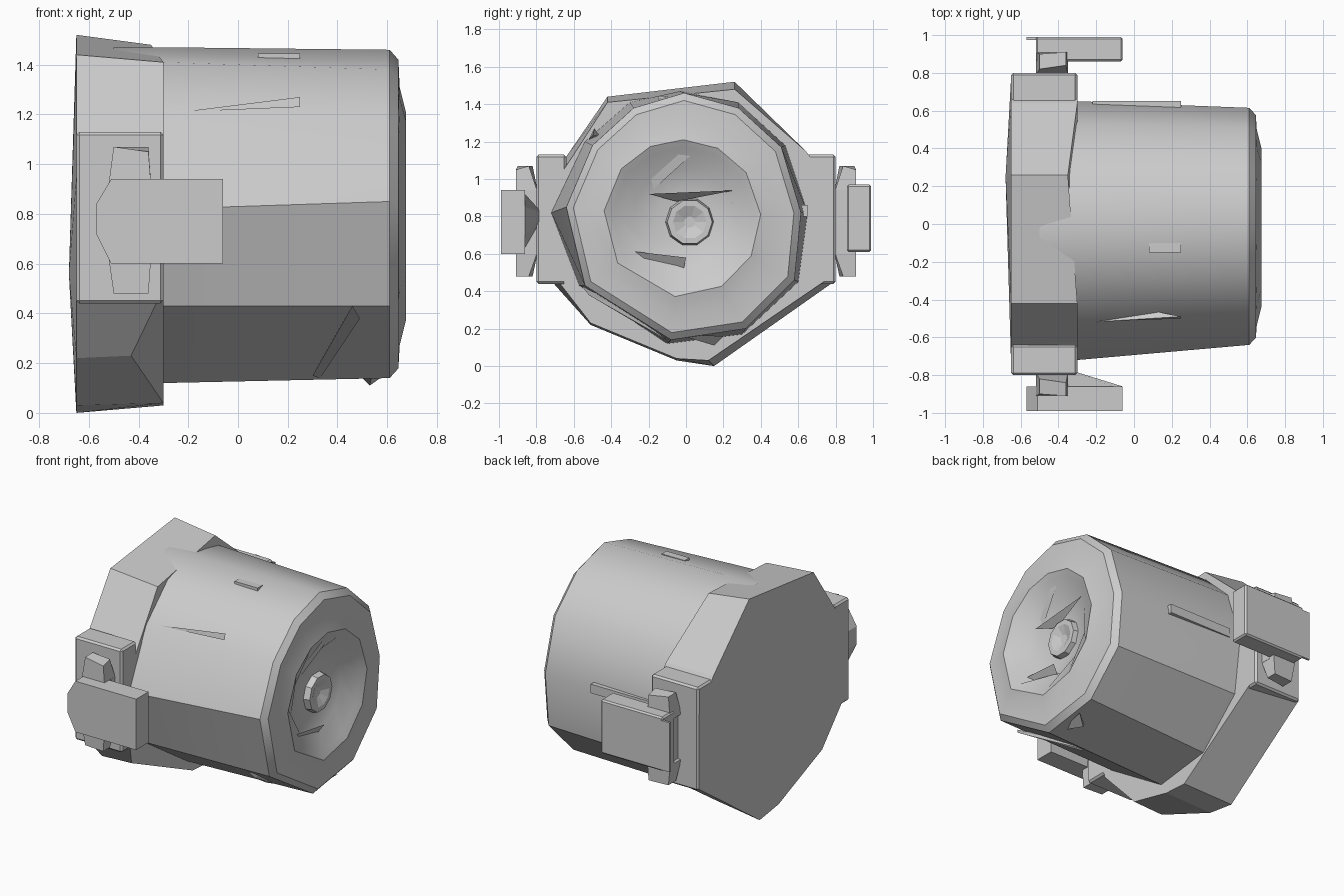
import bpy, bmesh, math

grey = bpy.data.materials.new("plain grey")
grey.diffuse_color = (0.6, 0.6, 0.6, 1)


def make(name, verts, faces):
    me = bpy.data.meshes.new(name)
    me.from_pydata(verts, [], faces)
    bm = bmesh.new()
    bm.from_mesh(me)
    bmesh.ops.recalc_face_normals(bm, faces=bm.faces)
    bm.to_mesh(me)
    bm.free()
    me.materials.append(grey)
    ob = bpy.data.objects.new(name, me)
    bpy.context.collection.objects.link(ob)
    return ob


def loft(name, rings, apex=None, start_cap=True):
    """Skin equal-length rings of points and cap the ends (start may be a fan to an apex)."""
    n = len(rings[0])
    verts = [p for ring in rings for p in ring]
    faces = [(r * n + i, r * n + (i + 1) % n, (r + 1) * n + (i + 1) % n, (r + 1) * n + i)
             for r in range(len(rings) - 1) for i in range(n)]
    faces.append(tuple(range((len(rings) - 1) * n, len(rings) * n)))
    if apex:
        verts.append(apex)
        faces += [(i, (i + 1) % n, len(verts) - 1) for i in range(n)]
    elif start_cap:
        faces.append(tuple(range(n)))
    return make(name, verts, faces)


def box(name, x0, x1, y0, y1, z0, z1, bevel=0):
    ob = loft(name, [[(x, y0, z0), (x, y1, z0), (x, y1, z1), (x, y0, z1)] for x in (x0, x1)])
    if bevel:
        m = ob.modifiers.new("edge", 'BEVEL')
        m.width = bevel
        m.segments = 1
    return ob


CY, CZ = -0.02, 0.79

# faceted drum with a chamfered end, raised rim and shallow swirled recess
drum = [(-0.03, 1.47), (-0.30, 1.41), (-0.54, 1.20), (-0.72, 0.82), (-0.57, 0.43), (-0.10, 0.12),
        (0.30, 0.17), (0.60, 0.45), (0.65, 0.82), (0.53, 1.18), (0.28, 1.41)]
end = [(-0.01, 1.46), (-0.28, 1.38), (-0.50, 1.18), (-0.64, 0.85), (-0.54, 0.43), (-0.08, 0.14),
       (0.32, 0.20), (0.58, 0.46), (0.615, 0.82), (0.51, 1.17), (0.28, 1.38)]
angles = [math.atan2(z - CZ, y - CY) for y, z in end]


def circle(x, r, twist=0.0):
    return [(x, CY + r * math.cos(a + twist), CZ + r * math.sin(a + twist)) for a in angles]


loft("drum", [
    [(-0.5, y, z) for y, z in drum],
    [(-0.3, y, z) for y, z in drum],
    [(0.61, y, z) for y, z in end],
    [(0.645, CY + (y - CY) * 0.94, CZ + (z - CZ) * 0.94) for y, z in end],
    circle(0.65, 0.52),
    circle(0.675, 0.42),
    circle(0.655, 0.38),
    circle(0.59, 0.27, 0.3),
    circle(0.56, 0.14, 0.6),
], start_cap=False).data.shade_smooth()
for ob in list(bpy.data.objects):
    bpy.context.view_layer.objects.active = ob
    ob.select_set(True)
bpy.ops.object.shade_smooth_by_angle(angle=math.radians(32))

# centre hub in the recess
hub = [[(x, 0.02 + r * math.cos(i * math.pi / 5), 0.77 + r * math.sin(i * math.pi / 5))
        for i in range(10)] for x, r in ((0.56, 0.13), (0.60, 0.12), (0.60, 0.09), (0.575, 0.03))]
loft("hub", hub, start_cap=False)

# swirled vanes in the recess: an outer edge standing up, sloping down to the floor
for outer_a, outer_b, inner in (((-0.20, 1.13), (0.03, 1.13), (-0.20, 0.92)),
                                ((0.26, 0.94), (0.41, 0.85), (0.22, 0.79)),
                                ((-0.34, 0.62), (0.00, 0.58), (-0.02, 0.48)),
                                ((-0.13, 0.38), (0.23, 0.43), (0.00, 0.57)),
                                ((-0.20, 0.92), (0.26, 0.94), (-0.05, 0.88))):
    make("vane", [(0.62, *outer_a), (0.64, *outer_b), (0.57, *inner)], [(0, 1, 2)])

# irregular mounting flange: y, z at the back, then x, y, z at the front edge
flange = [(-0.42, 1.44, -0.30, -0.42, 1.41), (0.26, 1.52, -0.35, 0.26, 1.48),
          (0.64, 1.15, -0.30, 0.64, 1.15), (0.79, 0.95, -0.30, 0.79, 0.95),
          (0.79, 0.45, -0.30, 0.75, 0.46), (0.15, 0.0, -0.30, 0.12, 0.03),
          (-0.05, 0.03, -0.30, -0.05, 0.04), (-0.51, 0.22, -0.43, -0.51, 0.23),
          (-0.76, 0.50, -0.30, -0.72, 0.50), (-0.77, 0.95, -0.30, -0.72, 0.95),
          (-0.64, 1.12, -0.30, -0.62, 1.10)]
loft("flange", [[(-0.65, f[0], f[1]) for f in flange],
                [(f[2], f[3], f[4]) for f in flange]], apex=(-0.68, 0.25, 0.56))

# side brackets, hinge lugs and outer plates
plate = [(-0.57, 0.72), (-0.57, 0.84), (-0.51, 0.94), (-0.06, 0.94), (-0.06, 0.60), (-0.51, 0.60)]
for s in (-1, 1):
    box("bracket", -0.65, -0.30, *sorted((s * 0.64, s * 0.80)), 0.44, 1.13, 0.012)
    box("hinge_core", -0.50, -0.35, *sorted((s * 0.79, s * 0.88)), 0.60, 0.94)
    for z0, z1 in ((0.92, 1.07), (0.62, 0.48)):
        # tapered lug above and below the plate
        loft("hinge_lug", [
            [(-0.52, s * 0.79, z0), (-0.35, s * 0.79, z0), (-0.35, s * 0.91, z0), (-0.52, s * 0.91, z0)],
            [(-0.50, s * 0.82, z1), (-0.36, s * 0.84, z1), (-0.36, s * 0.91, z1 - 0.02 * (z1 > 1)),
             (-0.50, s * 0.90, z1)]])
    if s < 0:
        loft("outer_plate", [[(x, y, z) for x, z in plate] for y in (-0.86, -0.99)])
        # wedge behind the front plate
        loft("plate_wedge", [[(-0.35, -0.77, 0.79), (-0.35, -0.77, 0.82), (-0.35, -0.88, 0.94),
                              (-0.35, -0.88, 0.60)],
                             [(-0.06, -0.86, 0.70), (-0.06, -0.86, 0.85), (-0.06, -0.88, 0.94),
                              (-0.06, -0.88, 0.60)]])
    else:
        box("outer_plate", -0.52, -0.06, 0.86, 0.99, 0.61, 0.97, 0.01)
        box("plate_lip", -0.57, -0.50, 0.975, 0.99, 0.62, 0.95)

# thin ribs and nubs on the drum
box("top_rib", 0.08, 0.25, -0.15, -0.10, 1.42, 1.445)
box("back_rib", -0.22, 0.25, 0.60, 0.65, 0.80, 0.86)
make("front_rib", [(-0.23, -0.52, 1.21), (0.25, -0.49, 1.27), (0.25, -0.50, 1.23), (0.1, -0.46, 1.23)],
     [(0, 1, 2), (0, 1, 3), (1, 2, 3), (2, 0, 3)])
make("under_panel", [(0.30, -0.13, 0.15), (0.46, -0.56, 0.43), (0.49, -0.52, 0.38), (0.33, -0.10, 0.14),
                     (0.39, -0.33, 0.31)],
     [(0, 1, 2, 3), (0, 1, 4), (1, 2, 4), (2, 3, 4), (3, 0, 4)])
make("under_nub", [(0.48, 0.1, 0.16), (0.60, 0.2, 0.16), (0.53, 0.15, 0.11), (0.54, -0.05, 0.17)],
     [(0, 1, 2), (0, 2, 3), (1, 3, 2), (0, 3, 1)])
